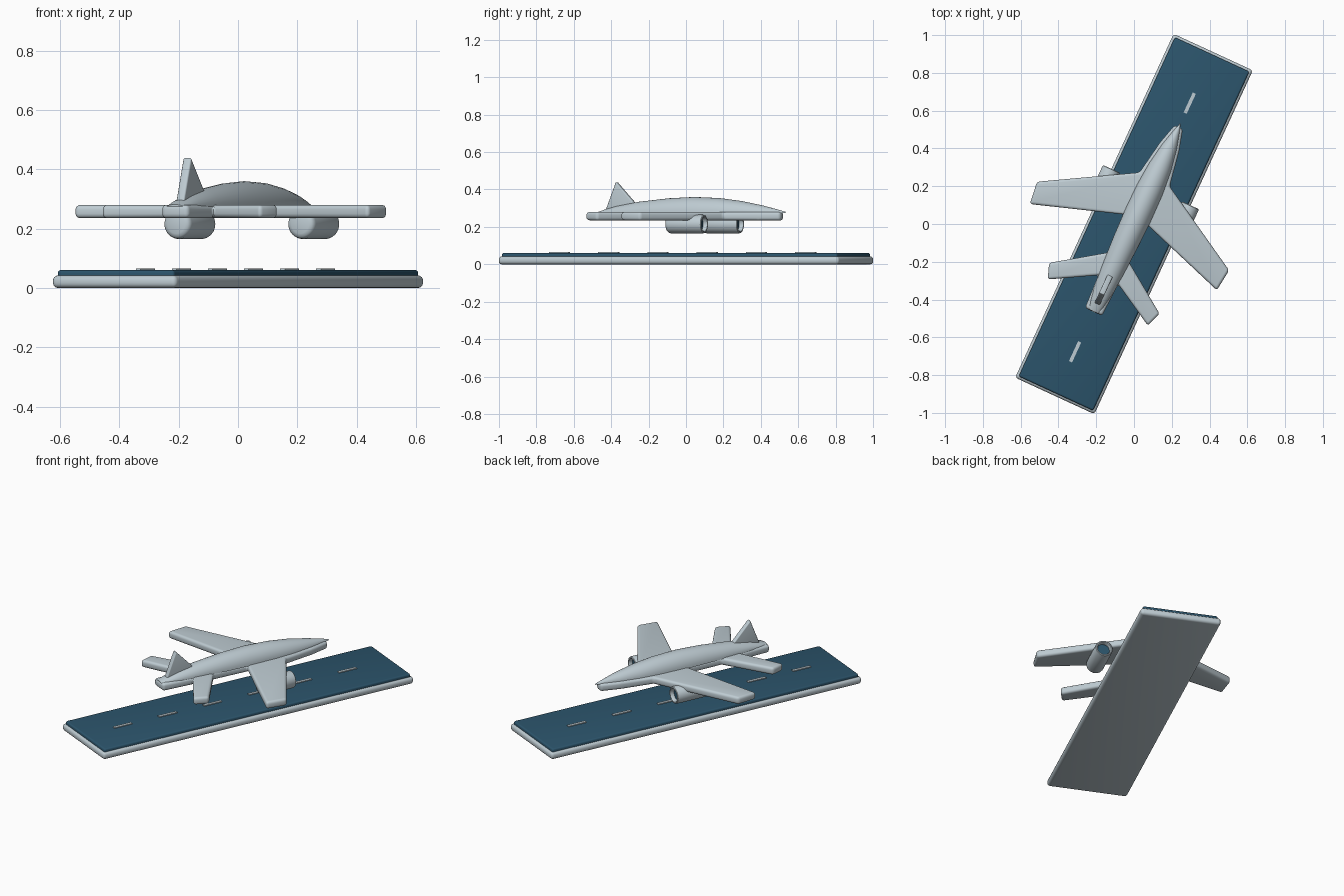
import bpy, bmesh, math

if "Cube" in bpy.data.objects:
    bpy.data.objects.remove(bpy.data.objects["Cube"])

HEADING = math.radians(-24.75)   # everything is built along y, then turned


def material(name, rgb):
    m = bpy.data.materials.new(name)
    m.diffuse_color = (*rgb, 1)
    m.use_nodes = True
    m.node_tree.nodes["Principled BSDF"].inputs["Base Color"].default_value = m.diffuse_color
    return m


GREY = material("pale_grey", (0.515, 0.60, 0.645))
BLUE = material("deep_blue", (0.025, 0.09, 0.15))


def finish(name, bm, *mats):
    """Turn a bmesh into a smooth-shaded, turned object."""
    bmesh.ops.recalc_face_normals(bm, faces=bm.faces)
    me = bpy.data.meshes.new(name)
    bm.to_mesh(me)
    bm.free()
    for m in mats:
        me.materials.append(m)
    ob = bpy.data.objects.new(name, me)
    bpy.context.collection.objects.link(ob)
    ob.rotation_euler.z = HEADING
    bpy.ops.object.select_all(action='DESELECT')
    ob.select_set(True)
    bpy.context.view_layer.objects.active = ob
    bpy.ops.object.shade_smooth_by_angle(angle=math.radians(35))
    return ob


def slab(name, outline, vec, mat, bevel=0.0, keep_bottom=False):
    """Extrude a closed outline along vec and round its edges."""
    bm = bmesh.new()
    face = bm.faces.new([bm.verts.new(p) for p in outline])
    new = bmesh.ops.extrude_face_region(bm, geom=[face], use_keep_orig=True)
    bmesh.ops.translate(bm, vec=vec, verts=[
        g for g in new["geom"] if isinstance(g, bmesh.types.BMVert)])
    bmesh.ops.recalc_face_normals(bm, faces=bm.faces)
    if bevel:
        low = min(v.co.z for v in bm.verts) + 1e-5
        edges = [e for e in bm.edges
                 if not (keep_bottom and all(v.co.z < low for v in e.verts))]
        bmesh.ops.bevel(bm, geom=edges, offset=bevel, segments=4,
                        profile=0.5, affect='EDGES', clamp_overlap=True)
    return finish(name, bm, mat)


def rect(hx, hy, z, cy=0.0):
    return [(-hx, cy - hy, z), (hx, cy - hy, z), (hx, cy + hy, z), (-hx, cy + hy, z)]


# Runway: rounded base, blue surface, centre dashes
slab("runway_base", rect(0.231, 1.002, 0), (0, 0, 0.042), GREY, 0.017)
slab("runway_surface", rect(0.217, 0.988, 0.03), (0, 0, 0.03), BLUE, 0.010, True)
for i in range(6):
    slab(f"runway_dash_{i + 1}", rect(0.009, 0.058, 0.058, -0.745 + 0.29 * i),
         (0, 0, 0.007), GREY)

# Flat plate: wings, tailplane and fuselage floor in one mirrored outline
half = [(0.024, 0.565), (0.056, 0.45), (0.088, 0.26), (0.560, -0.012),
        (0.545, -0.135), (0.066, 0.025), (0.062, -0.195), (0.322, -0.375),
        (0.292, -0.458), (0.058, -0.325), (0.050, -0.512)]
outline = [(x, y, 0.235) for x, y in half] + [(-x, y, 0.235) for x, y in reversed(half)]
slab("wing_plate", outline, (0, 0, 0.045), GREY, 0.015)

# Fuselage: half-elliptical sections lofted from tail to nose
stations = [(-0.51, 0.028, 0.006), (-0.47, 0.038, 0.020), (-0.40, 0.049, 0.038),
            (-0.28, 0.061, 0.059), (-0.10, 0.071, 0.078), (0.05, 0.075, 0.085),
            (0.20, 0.073, 0.079), (0.33, 0.062, 0.063), (0.45, 0.041, 0.040),
            (0.54, 0.017, 0.018), (0.585, 0.002, 0.006)]
bm = bmesh.new()
N = 16
rings = [[bm.verts.new((w * math.cos(math.pi * k / N), y,
                        0.275 + h * math.sin(math.pi * k / N)))
          for k in range(N + 1)] for y, w, h in stations]
for a, b in zip(rings, rings[1:]):
    for k in range(N):
        bm.faces.new((a[k], a[k + 1], b[k + 1], b[k]))
    bm.faces.new((a[0], b[0], b[N], a[N]))
bm.faces.new(rings[0])
bm.faces.new(rings[-1])
finish("fuselage", bm, GREY)

# Tail fin
slab("tail_fin", [(-0.015, -0.472, 0.28), (-0.015, -0.255, 0.28), (-0.015, -0.408, 0.441)],
     (0.03, 0, 0), GREY, 0.006)

# Engines: revolved nacelle, rounded behind, with a blue intake disc in front
profile = [(0, 0), (0.032, 0), (0.042, 0.004), (0.048, 0.011), (0.050, 0.021),
           (0.050, 0.205), (0.048, 0.212), (0.044, 0.215), (0.039, 0.214),
           (0.036, 0.208), (0.036, 0.190), (0, 0.190)]
for side, name in ((-1, "left_engine"), (1, "right_engine")):
    bm = bmesh.new()
    vs = [bm.verts.new((r, y, 0)) for r, y in profile]
    es = [bm.edges.new(p) for p in zip(vs, vs[1:])]
    bmesh.ops.spin(bm, geom=vs + es, cent=(0, 0, 0), axis=(0, 1, 0),
                   angle=math.tau, steps=32)
    bmesh.ops.remove_doubles(bm, verts=bm.verts, dist=1e-5)
    for f in bm.faces:
        if all(abs(v.co.y - 0.190) < 1e-4 for v in f.verts):
            f.material_index = 1
    bmesh.ops.translate(bm, vec=(side * 0.23, 0, 0.215), verts=bm.verts)
    finish(name, bm, GREY, BLUE)
